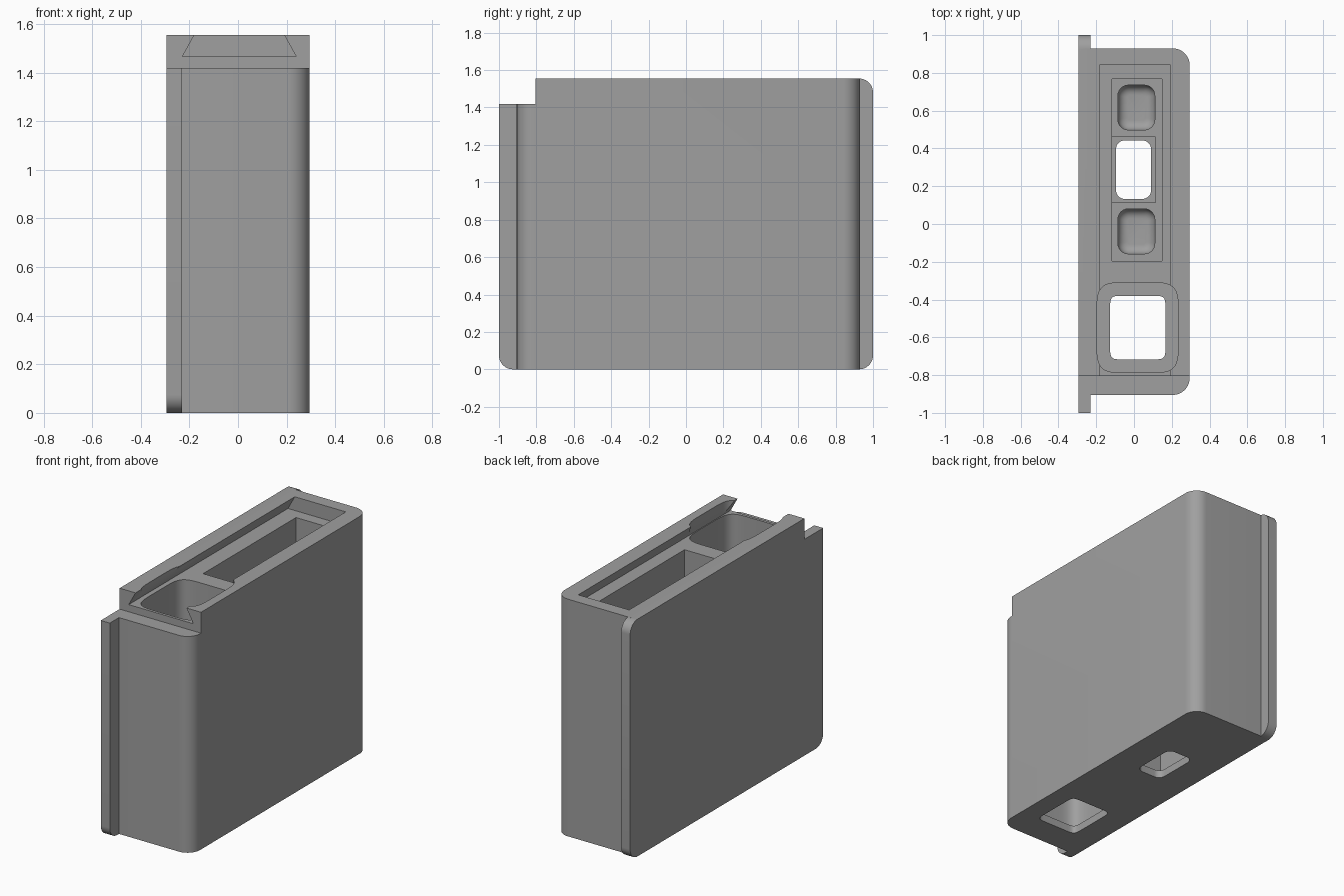
import bpy, bmesh, math
from mathutils import Vector

if "Cube" in bpy.data.objects:
    bpy.data.objects.remove(bpy.data.objects["Cube"])

grey = bpy.data.materials.new("mid grey")
grey.diffuse_color = (0.35, 0.35, 0.35, 1)
grey.use_nodes = True
grey.node_tree.nodes["Principled BSDF"].inputs["Base Color"].default_value = grey.diffuse_color


def loft(name, rings):
    """Closed solid through a list of equal-length point rings."""
    bm = bmesh.new()
    loops = [[bm.verts.new(p) for p in ring] for ring in rings]
    n = len(loops[0])
    for a, b in zip(loops, loops[1:]):
        for i in range(n):
            j = (i + 1) % n
            bm.faces.new((a[i], a[j], b[j], b[i]))
    bm.faces.new(loops[0][::-1])
    bm.faces.new(loops[-1])
    bmesh.ops.recalc_face_normals(bm, faces=bm.faces)
    mesh = bpy.data.meshes.new(name)
    bm.to_mesh(mesh)
    bm.free()
    mesh.materials.append(grey)
    ob = bpy.data.objects.new(name, mesh)
    bpy.context.collection.objects.link(ob)
    return ob


def rounded(a0, a1, b0, b1, radii, steps=10):
    """Rectangle outline; radii go min/min, max/min, max/max, min/max."""
    pts = []
    corners = [(a0, b0, 1, 1), (a1, b0, -1, 1), (a1, b1, -1, -1), (a0, b1, 1, -1)]
    for k, ((a, b, sa, sb), r) in enumerate(zip(corners, radii)):
        if r == 0:
            pts.append((a, b))
            continue
        for i in range(steps + 1):
            t = math.pi + (k + i / steps) * math.pi / 2
            pts.append((a + sa * r + r * math.cos(t), b + sb * r + r * math.sin(t)))
    return pts


def squircle(a0, a1, b0, b1, power=5.5, n=64):
    def f(v):
        return math.copysign(abs(v) ** (2 / power), v)
    return [((a0 + a1) / 2 + (a1 - a0) / 2 * f(math.cos(t)),
             (b0 + b1) / 2 + (b1 - b0) / 2 * f(math.sin(t)))
            for t in (2 * math.pi * i / n for i in range(n))]


def upright(name, outline, z0, z1):
    return loft(name, [[(x, y, z) for x, y in outline] for z in (z0, z1)])


def box(name, x0, x1, y0, y1, z0, z1):
    return upright(name, rounded(x0, x1, y0, y1, (0, 0, 0, 0)), z0, z1)


def combine(target, tool, operation):
    mod = target.modifiers.new(tool.name, 'BOOLEAN')
    mod.operation, mod.solver, mod.object = operation, 'EXACT', tool
    bpy.context.view_layer.objects.active = target
    bpy.ops.object.modifier_apply(modifier=mod.name)
    bpy.data.objects.remove(tool)


TOP, FLOOR, LEDGE, PAD = 1.555, 0.05, 1.465, 0.35

# Main case with two rounded upright corners
case = upright("case", rounded(-0.26, 0.295, -0.905, 0.93, (0, 0.09, 0.09, 0)), 0, TOP)

# Wider side plate with rounded corners
plate = rounded(-1, 1, 0, TOP, (0.075, 0.075, 0.075, 0))
combine(case, loft("side_plate", [[(x, y, z) for y, z in plate] for x in (-0.295, -0.23)]), 'UNION')

# Front step
combine(case, box("front_step", -0.5, 0.5, -1.2, -0.805, 1.418, 2), 'DIFFERENCE')

# Dovetail groove for a sliding lid, open at the front
k = (0.05 / (TOP - LEDGE)) * 0.05
groove = [(-0.229, LEDGE), (0.24, LEDGE), (0.19 - k, TOP + 0.05), (-0.18 + k, TOP + 0.05)]
combine(case, loft("lid_groove", [[(x, y, z) for x, z in groove] for y in (-0.9, 0.845)]), 'DIFFERENCE')

# Large front pocket and its smaller floor opening
combine(case, upright("front_pocket", squircle(-0.197, 0.235, -0.787, -0.31), FLOOR, 2), 'DIFFERENCE')
combine(case, upright("front_opening", squircle(-0.127, 0.167, -0.717, -0.38, 10), -0.1, 0.2), 'DIFFERENCE')

# Long rear pocket, its deeper middle bay and the floor opening
combine(case, box("rear_pocket", -0.117, 0.147, -0.195, 0.768, PAD, 1.5), 'DIFFERENCE')
combine(case, box("middle_bay", -0.117, 0.115, 0.113, 0.46, FLOOR, 0.5), 'DIFFERENCE')
combine(case, upright("rear_opening", rounded(-0.095, 0.09, 0.133, 0.442, (0.045,) * 4), -0.1, 0.2), 'DIFFERENCE')

# Two wells with rounded bottoms
for name, y0, y1 in (("front_well", -0.158, 0.08), ("rear_well", 0.498, 0.735)):
    rings, r = [], 0.05
    for i in range(7):
        t = i / 6 * math.pi / 2
        d = r * (1 - math.sin(t))
        z = 0.15 + r * (1 - math.cos(t))
        rings.append([(x, y, z) for x, y in rounded(
            -0.085 + d, 0.11 - d, y0 + d, y1 - d, (0.055 - 0.8 * d,) * 4, 6)])
    rings.append([(x, y, 0.5) for x, y, _ in rings[-1]])
    combine(case, loft(name, rings), 'DIFFERENCE')

# Smooth curved walls, keep sharp edges
bpy.ops.object.select_all(action='DESELECT')
case.select_set(True)
bpy.context.view_layer.objects.active = case
bpy.ops.object.shade_smooth_by_angle(angle=math.radians(30))
